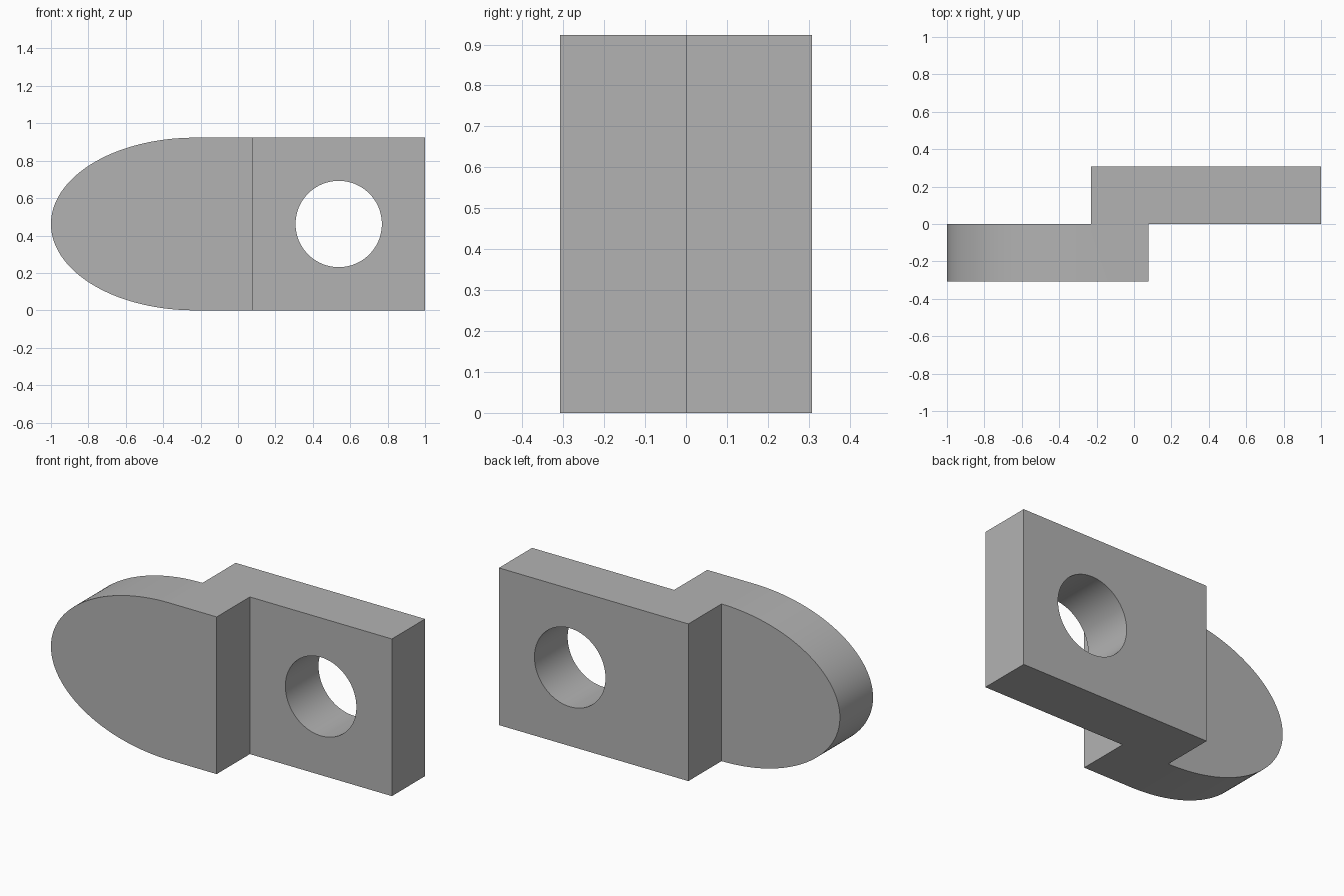
import bpy
import bmesh
import math
from mathutils import Vector

if "Cube" in bpy.data.objects:
    bpy.data.objects.remove(bpy.data.objects["Cube"], do_unlink=True)

U = 2 / 26                      # design unit: the whole bracket is 26 units long
HEIGHT, THICK = 12 * U, 4 * U
STEP_BACK, STEP_FRONT = -3 * U, U
HOLE_X, HOLE_R = 7 * U, 3 * U

grey = bpy.data.materials.new("plain grey")
grey.use_nodes = True
colour = (0.45, 0.45, 0.45, 1)
grey.diffuse_color = colour
grey.node_tree.nodes["Principled BSDF"].inputs["Base Color"].default_value = colour


def prism(name, points, direction):
    """Extrude a closed outline along a direction."""
    bm = bmesh.new()
    face = bm.faces.new([bm.verts.new(p) for p in points])
    new = bmesh.ops.extrude_face_region(bm, geom=[face])["geom"]
    verts = [v for v in new if isinstance(v, bmesh.types.BMVert)]
    bmesh.ops.translate(bm, verts=verts, vec=Vector(direction))
    bmesh.ops.recalc_face_normals(bm, faces=bm.faces)
    mesh = bpy.data.meshes.new(name)
    bm.to_mesh(mesh)
    bm.free()
    mesh.materials.append(grey)
    obj = bpy.data.objects.new(name, mesh)
    bpy.context.collection.objects.link(obj)
    return obj


def arc(cx, rx, rz, start, end, steps):
    """Points of an elliptical arc in front of the bracket, at mid height."""
    angles = [start + (end - start) * i / steps for i in range(steps + 1)]
    return [(cx + rx * math.cos(a), -1, HEIGHT / 2 + rz * math.sin(a)) for a in angles]


def cut(target, tool, operation):
    """Apply a boolean and drop the tool."""
    mod = target.modifiers.new(operation.title(), 'BOOLEAN')
    mod.operation, mod.solver, mod.object = operation, 'EXACT', tool
    bpy.context.view_layer.objects.active = target
    bpy.ops.object.modifier_apply(modifier=mod.name)
    bpy.data.objects.remove(tool, do_unlink=True)


# Stepped body: two overlapping plates seen from above, cut to height below
plan = [(-1, 0), (-1, -THICK), (STEP_FRONT, -THICK), (STEP_FRONT, 0),
        (1, 0), (1, THICK), (STEP_BACK, THICK), (STEP_BACK, 0)]
bracket = prism("stepped_bracket", [(x * 1.1 if x == -1 else x, y, -0.1) for x, y in plan],
                (0, 0, HEIGHT + 0.2))

# Side outline with the half-ellipse end
end_curve = arc(STEP_BACK, 10 * U, HEIGHT / 2, math.pi / 2, 3 * math.pi / 2, 96)
outline = prism("rounded_outline", end_curve + [(1.2, -1, 0), (1.2, -1, HEIGHT)], (0, 2, 0))
cut(bracket, outline, 'INTERSECT')

# Round hole through the back plate
hole = prism("hole_cutter", arc(HOLE_X, HOLE_R, HOLE_R, 0, 2 * math.pi, 96)[:-1], (0, 2, 0))
cut(bracket, hole, 'DIFFERENCE')

# Smooth the curved walls, keep the edges sharp
bpy.ops.object.select_all(action='DESELECT')
bracket.select_set(True)
bpy.context.view_layer.objects.active = bracket
bpy.ops.object.shade_smooth_by_angle(angle=math.radians(30))
